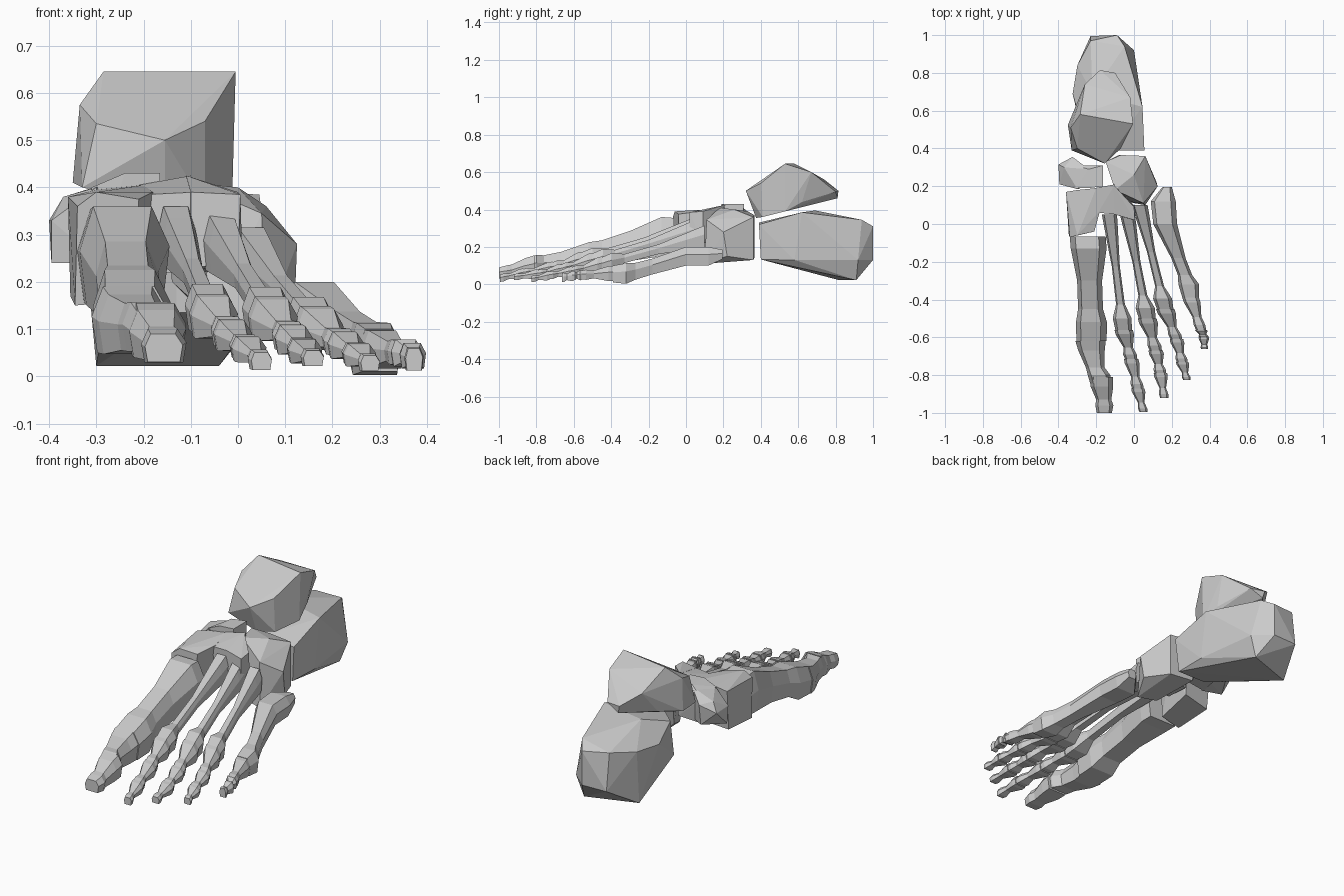
import bpy, bmesh

bone_mat = bpy.data.materials.new("bone_grey")
bone_mat.diffuse_color = (0.6, 0.6, 0.6, 1)


def finish(name, bm):
    bmesh.ops.recalc_face_normals(bm, faces=bm.faces)
    me = bpy.data.meshes.new(name)
    bm.to_mesh(me)
    bm.free()
    me.materials.append(bone_mat)
    bpy.context.collection.objects.link(bpy.data.objects.new(name, me))


def hull(name, pts):
    """Faceted block: convex hull of a few corner points."""
    bm = bmesh.new()
    vs = [bm.verts.new(p) for p in pts]
    res = bmesh.ops.convex_hull(bm, input=vs)
    junk = {e for e in res["geom_interior"] + res["geom_unused"] if isinstance(e, bmesh.types.BMVert)}
    bmesh.ops.delete(bm, geom=list(junk), context='VERTS')
    bmesh.ops.dissolve_limit(bm, angle_limit=0.08, verts=bm.verts, edges=bm.edges)
    finish(name, bm)


SECTION = [(-.7, 1), (.6, 1), (1, .2), (.85, -1), (-.85, -1), (-1, .1)]


def loft(name, rings):
    """Six-sided shaft through rings of (x, y, z, half width, half height)."""
    bm = bmesh.new()
    loops = [[bm.verts.new((x + a * w, y, z + b * h)) for a, b in SECTION]
             for x, y, z, w, h in rings]
    n = len(SECTION)
    for r, s in zip(loops, loops[1:]):
        for i in range(n):
            bm.faces.new((r[i], r[(i + 1) % n], s[(i + 1) % n], s[i]))
    bm.faces.new(loops[0])
    bm.faces.new(loops[-1][::-1])
    finish(name, bm)


# (position along bone, waist amount, size scale)
LONG = [(0, 0, 1), (.1, .2, 1), (.45, 1, 1), (.78, .95, 1), (.9, 0, 1.1), (1, 0, .95)]
SHORT = [(0, 0, 1.05), (.15, 0, 1.1), (.6, 1, .95), (.85, .1, 1), (1, 0, .9)]


def bone(name, a, b, profile, waist):
    rings = []
    for t, k, s in profile:
        x, y, z, w, h = [p + (q - p) * t for p, q in zip(a, b)]
        f = s * (1 - k * (1 - waist))
        rings.append((x, y, z, w * f, h * f))
    loft(name, rings)


def ray(number, joints, waist):
    """One metatarsal followed by its toe bones."""
    names = ["metatarsal", "proximal_toe_bone", "middle_toe_bone", "distal_toe_bone"]
    for i, (a, b) in enumerate(zip(joints, joints[1:])):
        bone(f"{names[i]}_{number}", a, b, SHORT if i else LONG, .66 if i else waist)


# Heel bone
hull("heel_bone", [
    (-.23, .97, .326), (-.09, 1, .31), (-.05, .94, .345), (-.23, .995, .13), (-.09, 1, .13),
    (-.30, .82, .022), (-.04, .91, .022), (-.30, .84, .30), (-.325, .69, .29), (-.22, .69, .395),
    (.045, .62, .385), (.045, .58, .13), (.0, .92, .13), (.055, .39, .32), (.04, .40, .133),
    (-.13, .40, .135), (-.13, .39, .33), (-.28, .50, .15), (-.28, .53, .34)])

# Ankle bone: sloped front face, steep walls, tail to the back
hull("ankle_bone", [
    (-.285, .58, .645), (-.005, .53, .645), (-.335, .51, .575), (-.30, .40, .535),
    (-.155, .32, .50), (-.07, .40, .54), (-.02, .50, .58), (-.35, .525, .41), (-.33, .39, .40),
    (-.155, .375, .355), (-.07, .41, .36), (-.012, .53, .39), (-.18, .815, .50), (-.10, .80, .495),
    (-.17, .81, .46), (-.26, .74, .56), (-.02, .67, .60), (-.29, .65, .44), (-.03, .62, .44)])

# Inner midfoot bone
hull("navicular_outer", [
    (-.40, .315, .33), (-.395, .22, .24), (-.395, .21, .33), (-.37, .30, .38), (-.325, .355, .37),
    (-.325, .34, .26), (-.24, .29, .42), (-.24, .28, .25), (-.30, .185, .40), (-.29, .185, .24)])
hull("navicular_inner", [
    (-.31, .19, .40), (-.31, .31, .38), (-.24, .29, .43), (-.165, .31, .43), (-.165, .20, .43),
    (-.24, .19, .43), (-.30, .19, .24), (-.165, .20, .25), (-.165, .30, .25), (-.28, .29, .24)])

# Wedge bones
hull("inner_wedge_bone", [
    (-.36, .17, .38), (-.34, -.07, .36), (-.345, -.06, .15), (-.355, .15, .17), (-.30, -.06, .39),
    (-.30, .18, .395), (-.21, -.04, .375), (-.18, .07, .39), (-.20, .19, .405),
    (-.22, -.04, .16), (-.20, .17, .19)])
hull("middle_wedge_bone", [
    (-.21, .19, .405), (-.19, .06, .385), (-.09, .05, .39), (-.10, .21, .425),
    (-.19, .18, .22), (-.18, .06, .22), (-.10, .06, .22), (-.11, .20, .22)])
hull("outer_wedge_bone", [
    (-.11, .21, .425), (-.10, .05, .39), (.005, .02, .385), (.0, .09, .39), (-.10, .05, .23),
    (-.0, .02, .24), (.01, .09, .22), (-.11, .20, .22)])

# Outer midfoot block
hull("cuboid_bone", [
    (-.15, .33, .39), (-.07, .365, .37), (.06, .36, .36), (.125, .20, .28), (.12, .22, .15),
    (.05, .11, .345), (.06, .10, .11), (-.05, .12, .12), (-.10, .18, .41), (.06, .36, .13),
    (-.08, .365, .14), (-.14, .30, .2), (.0, .26, .40)])

# Big toe ray
loft("metatarsal_1", [
    (-.245, -.065, .255, .095, .10), (-.24, -.13, .255, .095, .105), (-.235, -.30, .205, .066, .08),
    (-.23, -.45, .165, .066, .07), (-.225, -.52, .14, .082, .085), (-.225, -.62, .12, .08, .07)])
loft("proximal_toe_bone_1", [
    (-.23, -.62, .12, .08, .07), (-.225, -.67, .11, .07, .063), (-.205, -.76, .105, .05, .05),
    (-.185, -.80, .105, .06, .052), (-.175, -.85, .095, .055, .042)])
loft("distal_toe_bone_1", [
    (-.172, -.81, .10, .062, .055), (-.17, -.86, .09, .06, .05), (-.16, -.93, .07, .04, .036),
    (-.157, -.96, .065, .048, .036), (-.157, -1.0, .06, .04, .03)])

# Lesser rays: joints as (x, y, z, half width, half height)
ray(2, [(-.13, .05, .30, .04, .06), (-.055, -.56, .13, .046, .042), (-.015, -.715, .09, .036, .03),
        (.02, -.87, .06, .034, .024), (.05, -.995, .032, .024, .021)], .5)
ray(3, [(-.035, .05, .285, .04, .06), (.07, -.50, .125, .047, .042), (.115, -.67, .08, .036, .028),
        (.14, -.79, .055, .034, .024), (.16, -.92, .038, .024, .018)], .5)
ray(4, [(.03, .10, .255, .042, .06), (.165, -.45, .105, .046, .042), (.225, -.61, .068, .034, .026),
        (.255, -.73, .047, .032, .022), (.28, -.825, .028, .022, .018)], .5)

# Little toe ray with its flared base
loft("metatarsal_5", [
    (.175, .195, .16, .025, .025), (.155, .12, .15, .066, .05), (.165, .0, .15, .063, .05),
    (.235, -.18, .095, .038, .042), (.27, -.27, .07, .038, .045), (.29, -.32, .058, .055, .055),
    (.30, -.39, .055, .044, .045)])
ray_5 = [(.30, -.39, .058, .042, .038), (.355, -.56, .05, .03, .026),
         (.37, -.60, .045, .026, .024), (.373, -.662, .036, .02, .026)]
for part, a, b in zip(["proximal", "middle", "distal"], ray_5, ray_5[1:]):
    bone(f"{part}_toe_bone_5", a, b, SHORT, .72)
